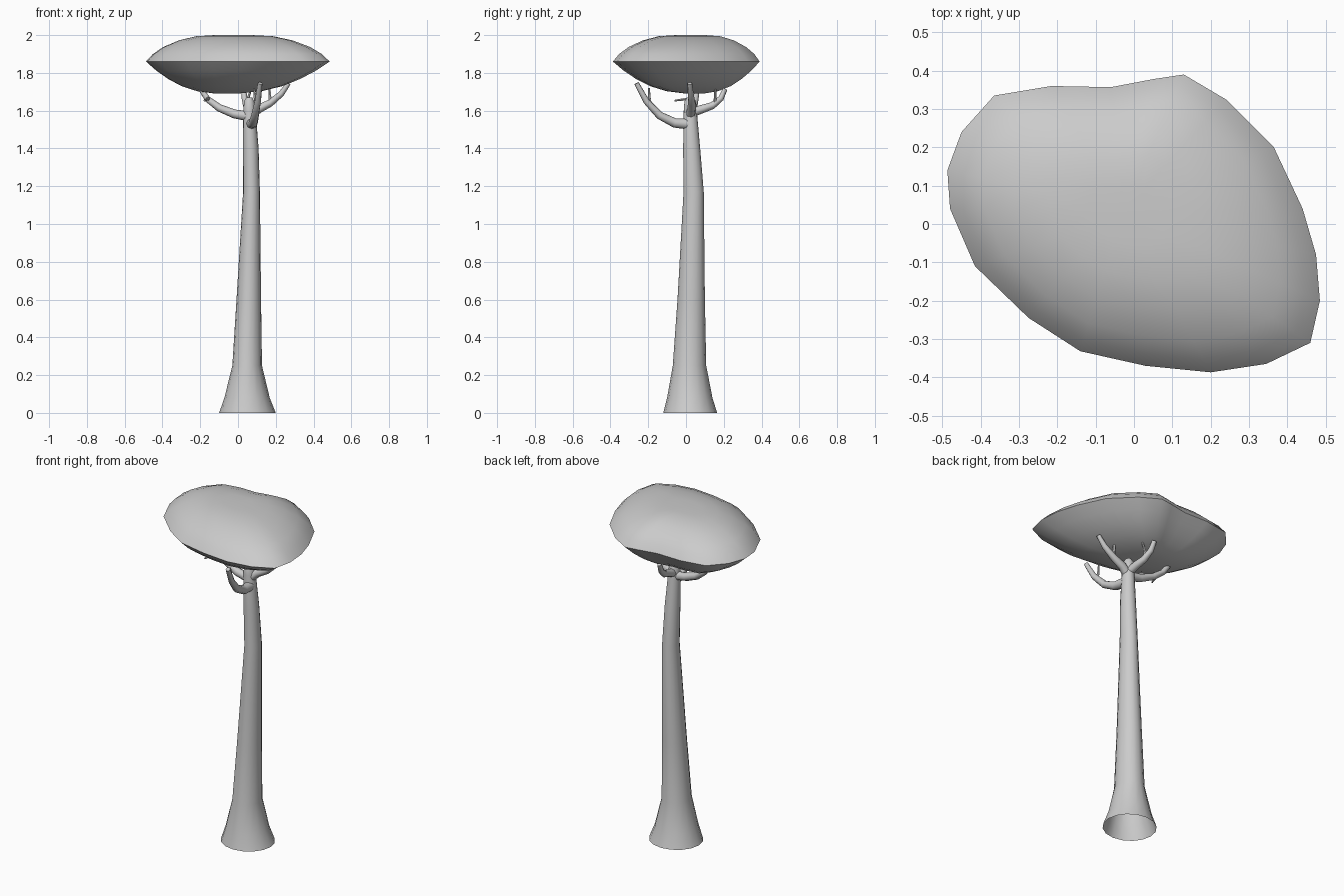
import bpy, bmesh, math
from mathutils import Vector

if "Cube" in bpy.data.objects:
    bpy.data.objects.remove(bpy.data.objects["Cube"])


def finish(name, rings, cap_start, cap_end):
    """Skin a list of vertex rings into a smooth-shaded object."""
    bm = bmesh.new()
    loops = [[bm.verts.new(p) for p in r] for r in rings]
    n = len(loops[0])
    for a, b in zip(loops, loops[1:]):
        for i in range(n):
            j = (i + 1) % n
            bm.faces.new((a[i], a[j], b[j], b[i]))
    for flag, loop in ((cap_start, loops[0]), (cap_end, loops[-1])):
        if flag:
            c = bm.verts.new(sum((v.co for v in loop), Vector()) / n)
            for i in range(n):
                bm.faces.new((loop[i], loop[(i + 1) % n], c))
    bmesh.ops.recalc_face_normals(bm, faces=bm.faces[:])
    me = bpy.data.meshes.new(name)
    bm.to_mesh(me)
    bm.free()
    ob = bpy.data.objects.new(name, me)
    bpy.context.collection.objects.link(ob)
    bpy.ops.object.select_all(action='DESELECT')
    ob.select_set(True)
    bpy.context.view_layer.objects.active = ob
    bpy.ops.object.shade_smooth_by_angle(angle=math.radians(50))
    return ob


def limb(name, pts, r0, r1, sides=8):
    """Tapered tube along a path, blunt pointed at the tip."""
    pts = [Vector(p) for p in pts]
    rings = []
    for k, p in enumerate(pts):
        d = (pts[min(k + 1, len(pts) - 1)] - pts[max(k - 1, 0)]).normalized()
        q = d.to_track_quat('Z', 'Y')
        r = r0 + (r1 - r0) * k / (len(pts) - 1)
        rings.append([p + q @ Vector((r * math.cos(a), r * math.sin(a), 0))
                      for a in (math.tau * i / sides for i in range(sides))])
    return finish(name, rings, True, True)


# Trunk: z, x min, x max, y min, y max (open at the bottom)
trunk = [(0, -.10, .20, -.12, .165), (.08, -.072, .168, -.10, .14),
         (.25, -.03, .127, -.07, .107), (.6, -.008, .122, -.045, .1),
         (1.17, .027, .116, -.013, .094), (1.4, .026, .109, -.015, .075),
         (1.6, .028, .093, -.012, .057), (1.65, .032, .086, -.008, .053),
         (1.67, .045, .075, .005, .04)]
rings = []
for z, xa, xb, ya, yb in trunk:
    rings.append([((xa + xb) / 2 + (xb - xa) / 2 * math.cos(a),
                   (ya + yb) / 2 + (yb - ya) / 2 * math.sin(a), z)
                  for a in (math.tau * i / 16 for i in range(16))])
finish("trunk", rings, False, True)

# Main branches
limb("front_branch", [(.07, .01, 1.53), (.08, -.06, 1.535), (.09, -.14, 1.575),
                      (.105, -.21, 1.65), (.117, -.262, 1.745)], .029, .013)
limb("left_branch", [(.06, .02, 1.57), (-.02, .025, 1.583), (-.1, .04, 1.615),
                     (-.16, .05, 1.66), (-.195, .06, 1.71)], .027, .013)
limb("right_branch", [(.06, .02, 1.57), (.11, .03, 1.61), (.17, .03, 1.64),
                      (.23, .025, 1.69), (.268, .02, 1.745)], .027, .012)
limb("back_branch", [(.06, .03, 1.59), (.055, .09, 1.61), (.045, .14, 1.627),
                     (.035, .185, 1.665), (.03, .207, 1.715)], .025, .013)

# Twigs
limb("front_twig", [(.1, -.19, 1.63), (.09, -.194, 1.67), (.085, -.196, 1.72)], .01, .005, 6)
limb("left_twig", [(-.155, .05, 1.665), (-.165, -.01, 1.66), (-.178, -.06, 1.653)], .01, .005, 6)
limb("right_twig", [(.17, .03, 1.65), (.167, .03, 1.7), (.163, .03, 1.74)], .01, .005, 6)
limb("back_twig", [(.045, .15, 1.63), (.055, .155, 1.67), (.07, .155, 1.715)], .01, .005, 6)

# Canopy: plan outline scaled towards off-centre crown and belly points
outline = [(-.487, .14), (-.45, .24), (-.365, .335), (-.215, .36), (-.06, .357),
           (.05, .378), (.13, .39), (.24, .325), (.365, .2), (.44, .04),
           (.475, -.08), (.485, -.2), (.46, -.31), (.345, -.365), (.2, -.387),
           (.03, -.37), (-.14, -.332), (-.275, -.245), (-.415, -.11), (-.48, .04)]
top = Vector((-.03, .03))
belly = Vector((-.07, .05))
layers = [(belly, .15, 1.692), (belly, .35, 1.703), (belly, .55, 1.73),
          (belly, .72, 1.768), (belly, .87, 1.812), (belly, 1, 1.86),
          (top, .92, 1.9), (top, .8, 1.937), (top, .62, 1.972),
          (top, .42, 1.994), (top, .2, 2.0)]
rings = []
for c, t, z in layers:
    rings.append([(c + (Vector(p) - c) * t).to_3d() + Vector((0, 0, z)) for p in outline])
finish("canopy", rings, True, True)
